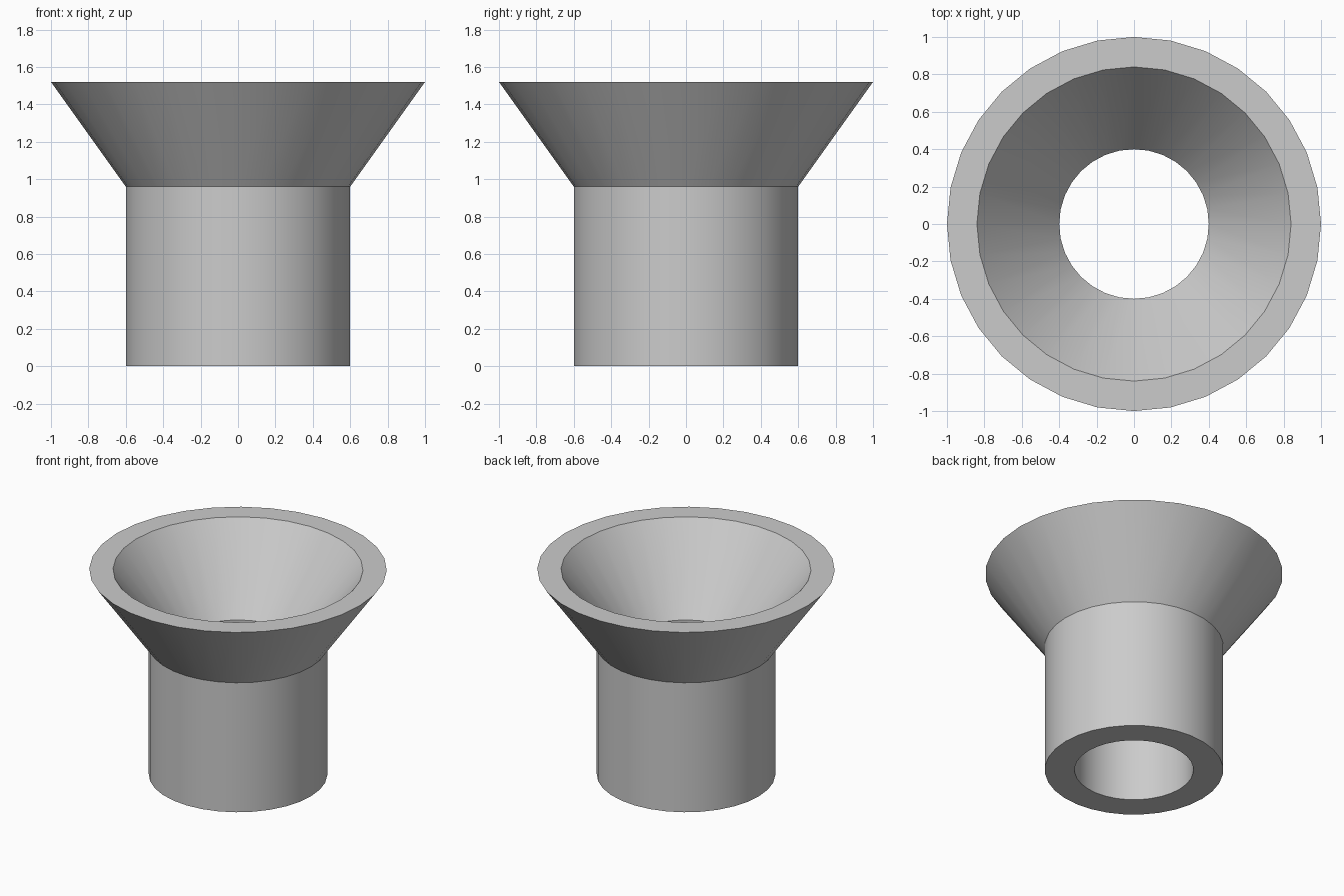
import bpy
import bmesh
from math import cos, sin, tau, radians

cube = bpy.data.objects.get("Cube")
if cube:
    bpy.data.objects.remove(cube, do_unlink=True)

SIDES = 32

# Plain grey material
grey = bpy.data.materials.new("light grey")
grey.use_nodes = True
colour = (0.6, 0.6, 0.6, 1)
grey.diffuse_color = colour
grey.node_tree.nodes["Principled BSDF"].inputs["Base Color"].default_value = colour


def lathe(name, profile, material):
    """Spin a closed (radius, height) profile around z."""
    bm = bmesh.new()
    rings = [[bm.verts.new((r * cos(tau * i / SIDES), r * sin(tau * i / SIDES), z))
              for i in range(SIDES)] for r, z in profile]
    for k, ring in enumerate(rings):
        above = rings[(k + 1) % len(rings)]
        for i in range(SIDES):
            j = (i + 1) % SIDES
            bm.faces.new((ring[i], ring[j], above[j], above[i]))
    bmesh.ops.recalc_face_normals(bm, faces=bm.faces)
    mesh = bpy.data.meshes.new(name)
    bm.to_mesh(mesh)
    bm.free()
    mesh.materials.append(material)
    obj = bpy.data.objects.new(name, mesh)
    bpy.context.collection.objects.link(obj)
    bpy.ops.object.select_all(action="DESELECT")
    obj.select_set(True)
    bpy.context.view_layer.objects.active = obj
    bpy.ops.object.shade_smooth_by_angle(angle=radians(30))
    return obj


# Hollow tube flaring into a thick-rimmed funnel: outside up, then inside down
lathe("flared_funnel", [(0.6, 0), (0.6, 0.96), (1, 1.52),
                        (0.84, 1.52), (0.4, 0.96), (0.4, 0)], grey)
